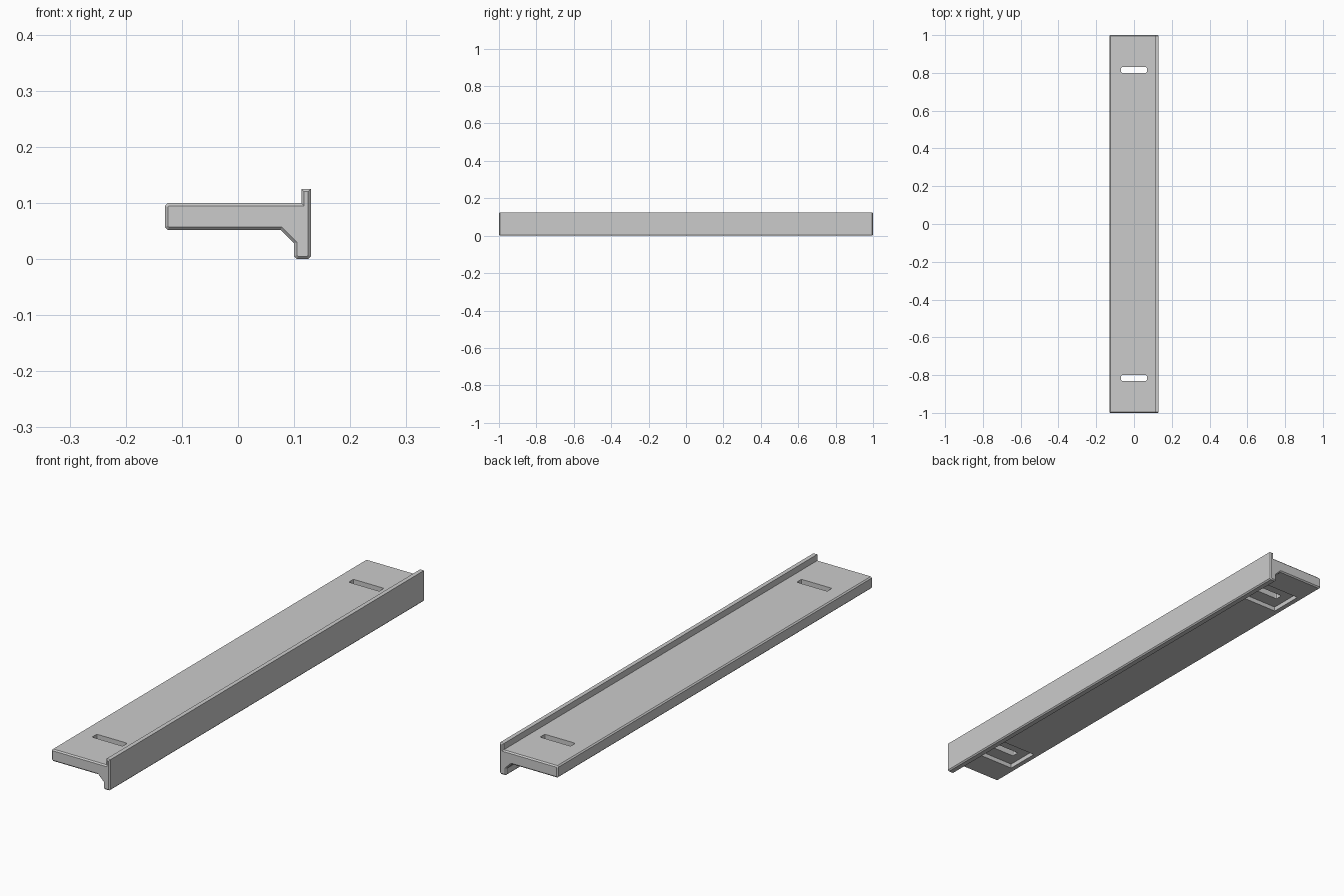
import bpy, bmesh
from mathutils import Vector

if "Cube" in bpy.data.objects:
    bpy.data.objects.remove(bpy.data.objects["Cube"])


def new_object(name, bm):
    bmesh.ops.recalc_face_normals(bm, faces=bm.faces[:])
    mesh = bpy.data.meshes.new(name)
    bm.to_mesh(mesh)
    bm.free()
    obj = bpy.data.objects.new(name, mesh)
    bpy.context.collection.objects.link(obj)
    return obj


def box_cutter(name, lo, hi, round_off=0.0):
    bm = bmesh.new()
    bmesh.ops.create_cube(bm, size=1)
    lo, hi = Vector(lo), Vector(hi)
    for v in bm.verts:
        v.co = (lo + hi) / 2 + v.co * (hi - lo)
    if round_off:
        upright = [e for e in bm.edges
                   if abs(e.verts[0].co.z - e.verts[1].co.z) > 0.01]
        bmesh.ops.bevel(bm, geom=upright, offset=round_off, segments=2,
                        profile=0.5, affect='EDGES')
    obj = new_object(name, bm)
    obj.hide_render = True
    return obj


# Ledge: cross-section with deck, raised lip, gusset and hanging leg
profile = [(-.13, .057), (-.125, .052), (.076, .052), (.10, .028), (.10, .005),
           (.105, 0), (.125, 0), (.13, .005), (.13, .125), (.113, .125),
           (.113, .10), (-.125, .10), (-.13, .095)]
bm = bmesh.new()
face = bm.faces.new([bm.verts.new((x, -1, z)) for x, z in profile])
ext = bmesh.ops.extrude_face_region(bm, geom=[face], use_keep_orig=True)
for v in ext['geom']:
    if isinstance(v, bmesh.types.BMVert):
        v.co.y = 1
bmesh.ops.recalc_face_normals(bm, faces=bm.faces[:])

# Chamfered ends
ends = [e for e in bm.edges if abs(e.verts[0].co.y - e.verts[1].co.y) < 0.01]
bmesh.ops.bevel(bm, geom=ends, offset=0.005, segments=1, affect='EDGES')
ledge = new_object("ledge", bm)

# Mounting slots, each inside a shallow pocket on the underside
cutters = []
for y in (-0.815, 0.815):
    cutters.append(box_cutter("pocket_cutter", (-.105, y - .07, .03), (.075, y + .07, .07)))
    cutters.append(box_cutter("slot_cutter", (-.068, y - .015, .02), (.068, y + .015, .15), .005))
for c in cutters:
    mod = ledge.modifiers.new(c.name, 'BOOLEAN')
    mod.operation = 'DIFFERENCE'
    mod.solver = 'EXACT'
    mod.object = c

# Bake the cuts and drop the cutters
bpy.context.view_layer.objects.active = ledge
for mod in list(ledge.modifiers):
    bpy.ops.object.modifier_apply(modifier=mod.name)
for c in cutters:
    bpy.data.objects.remove(c)
